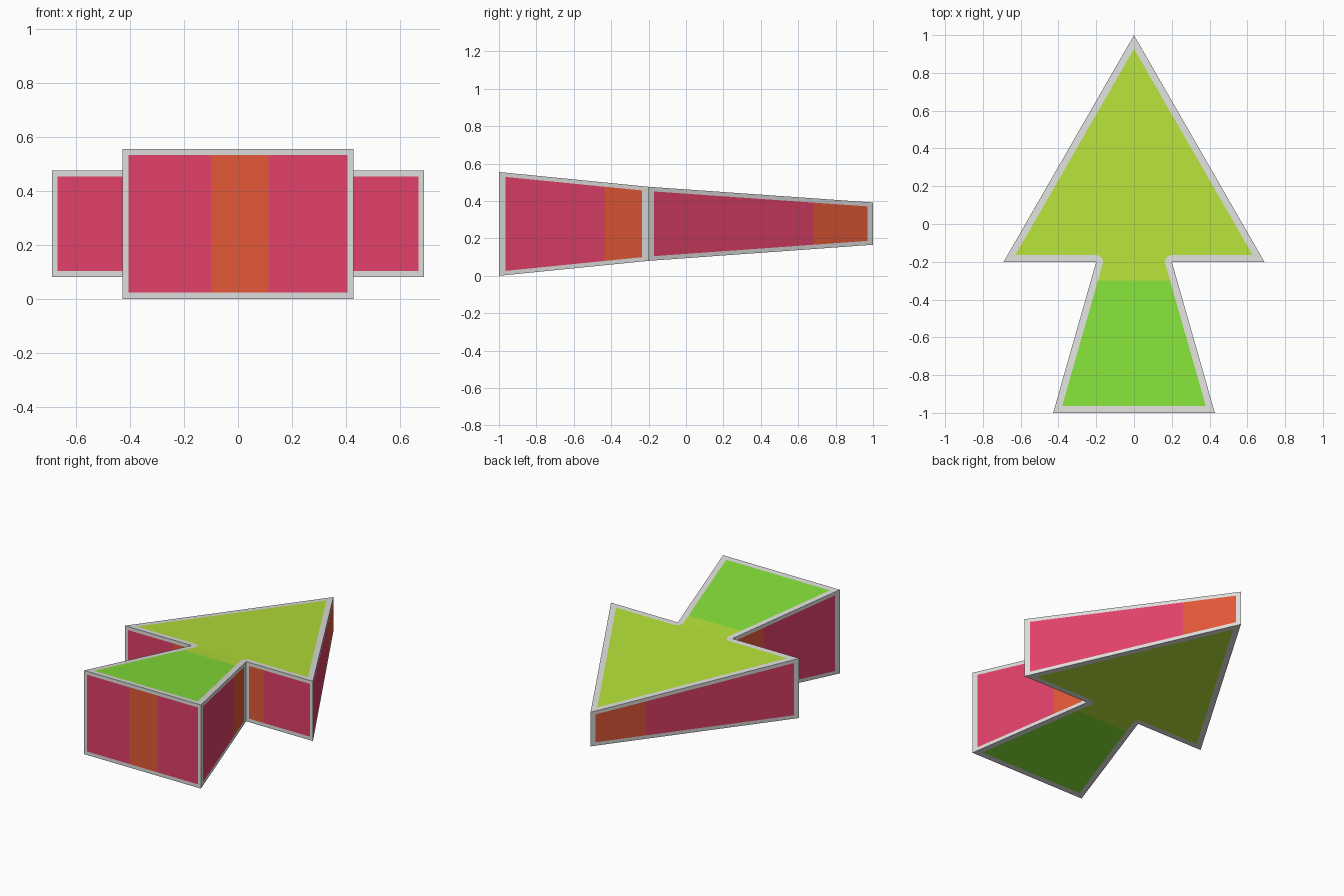
import bpy, bmesh, math
from mathutils import Vector

if "Cube" in bpy.data.objects:
    bpy.data.objects.remove(bpy.data.objects["Cube"])


def material(name, rgb):
    m = bpy.data.materials.new(name)
    lin = [((c / 255 + 0.055) / 1.055) ** 2.4 for c in rgb]
    m.diffuse_color = (*lin, 1)
    m.use_nodes = True
    m.node_tree.nodes["Principled BSDF"].inputs["Base Color"].default_value = m.diffuse_color
    return m


GREY, LIME, GREEN, CRIMSON, ORANGE = range(5)
mats = [material("grey border", (222, 222, 221)),
        material("lime head panel", (180, 223, 57)),
        material("green tail panel", (133, 223, 57)),
        material("crimson side", (226, 65, 105)),
        material("orange stripe", (227, 89, 56))]

# Arrow outline, right half
TIP, WING, NECK, TAIL = (0, 1), (0.69, -0.2), (0.2, -0.2), (0.428, -1)
D = 0.036  # border width on the top and bottom


def height(y, top):
    # thickness tapers from tail to tip, with a slight crease at the neck
    t = (0.555, 0.476, 0.392) if top else (0.0, 0.08, 0.166)
    if y < -0.2:
        return t[0] + (t[1] - t[0]) * (y + 1) / 0.8
    return t[1] + (t[2] - t[1]) * (y + 0.2) / 1.2


bm = bmesh.new()


def face(points, mat):
    clean = []
    for p in points:
        p = Vector(p)
        if all((p - q).length > 1e-5 for q in clean):
            clean.append(p)
    if len(clean) > 2:
        bm.faces.new([bm.verts.new(p) for p in clean]).material_index = mat


# Top and bottom: matching outer and inner outlines, rounded at the neck
head_k = math.hypot(WING[0], 1.2)
run = TAIL[0] - NECK[0]
tail_k = math.hypot(run, 0.8)


def tail_x(y):
    return NECK[0] + run * (-0.2 - y) / 0.8 - D * tail_k / 0.8


wy = -0.2 + D
pairs = [(TIP, (0, 1 - D * head_k / WING[0])),
         (WING, (WING[0] * (1 - wy) / 1.2 - D * head_k / 1.2, wy))]
for a in (90, 120, 150, 180, 180 + math.degrees(math.atan2(run, 0.8))):
    r = math.radians(a)
    pairs.append((NECK, (NECK[0] + D * math.cos(r), NECK[1] + D * math.sin(r))))
pairs.append((NECK, (tail_x(-0.3), -0.3)))
pairs.append((TAIL, (tail_x(-1 + D), -1 + D)))

for top in (True, False):
    def lift(p, s=1):
        return (p[0] * s, p[1], height(p[1], top))

    for s in (1, -1):
        for (o1, i1), (o2, i2) in zip(pairs, pairs[1:]):
            face([lift(o1, s), lift(o2, s), lift(i2, s), lift(i1, s)], GREY)
    o, i = pairs[-1]
    face([lift(o), lift(o, -1), lift(i, -1), lift(i)], GREY)
    inner = [p[1] for p in pairs]
    for part, mat in ((inner[:6], LIME), (inner[5:8], LIME), (inner[7:], GREEN)):
        face([lift(p) for p in part] + [lift(p, -1) for p in reversed(part)], mat)


# Sides: inset panel with an orange stripe between two fractions of the length
def side(a, b, margin, start, end):
    length = math.dist(a, b)
    m = margin / length

    def at(u, top, inset=0.0):
        x, y = a[0] + (b[0] - a[0]) * u, a[1] + (b[1] - a[1]) * u
        z0, z1 = height(a[1], top), height(b[1], top)
        return (x, y, z0 + (z1 - z0) * u + (-inset if top else inset))

    us = sorted({m, max(m, start), end, 1 - m})
    lo = [at(u, False, 0.023) for u in us]
    hi = [at(u, True, 0.023) for u in us]
    face([at(0, False), at(1, False)] + lo[::-1], GREY)
    face([at(0, True), at(1, True)] + hi[::-1], GREY)
    face([at(0, False), at(0, True), hi[0], lo[0]], GREY)
    face([at(1, False), at(1, True), hi[-1], lo[-1]], GREY)
    for k in range(len(us) - 1):
        mid = (us[k] + us[k + 1]) / 2
        face([lo[k], lo[k + 1], hi[k + 1], hi[k]],
             ORANGE if start < mid < end else CRIMSON)


for s in (1, -1):
    tip, wing, neck, tail = [(p[0] * s, p[1]) for p in (TIP, WING, NECK, TAIL)]
    side(tip, wing, 0.033, 0, 0.265)
    side(neck, wing, 0.022, 0, 0.27)
    side(neck, tail, 0.037, 0, 0.295)
side((-TAIL[0], -1), TAIL, 0.022, 0.385, 0.632)

bmesh.ops.remove_doubles(bm, verts=bm.verts[:], dist=1e-4)
bmesh.ops.recalc_face_normals(bm, faces=bm.faces[:])
mesh = bpy.data.meshes.new("arrow")
bm.to_mesh(mesh)
bm.free()
for m in mats:
    mesh.materials.append(m)
bpy.context.collection.objects.link(bpy.data.objects.new("arrow", mesh))
